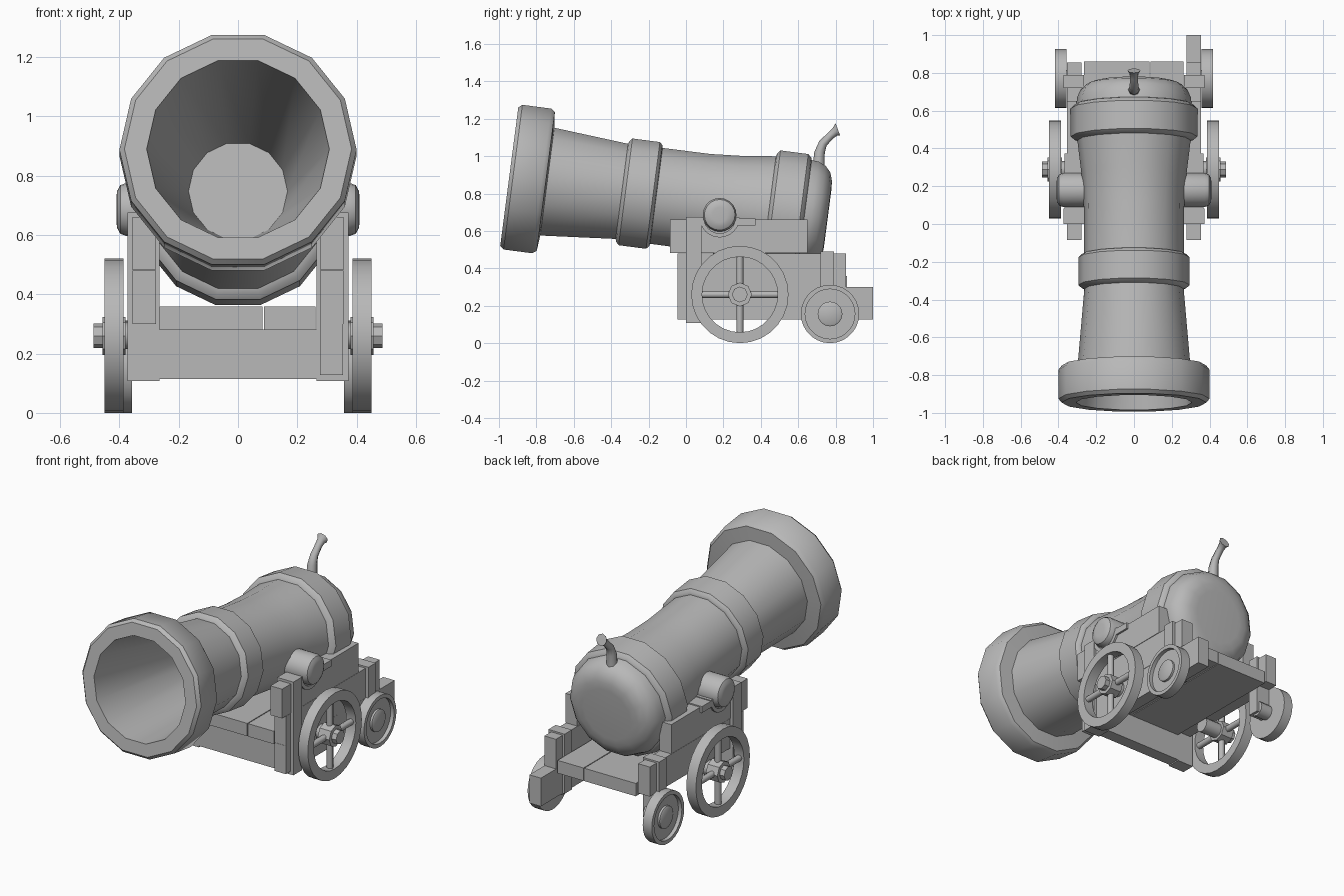
import bpy, bmesh, math
from mathutils import Vector

if "Cube" in bpy.data.objects:
    bpy.data.objects.remove(bpy.data.objects["Cube"])

grey = bpy.data.materials.new("iron grey")
grey.diffuse_color = (0.48, 0.48, 0.48, 1)
grey.use_nodes = True
grey.node_tree.nodes["Principled BSDF"].inputs["Base Color"].default_value = grey.diffuse_color
X, Y, Z = Vector((1, 0, 0)), Vector((0, 1, 0)), Vector((0, 0, 1))


def finish(name, bm, smooth=None):
    bmesh.ops.recalc_face_normals(bm, faces=bm.faces)
    me = bpy.data.meshes.new(name)
    bm.to_mesh(me)
    bm.free()
    me.materials.append(grey)
    ob = bpy.data.objects.new(name, me)
    bpy.context.collection.objects.link(ob)
    if smooth:
        bpy.ops.object.select_all(action='DESELECT')
        ob.select_set(True)
        bpy.context.view_layer.objects.active = ob
        bpy.ops.object.shade_smooth_by_angle(angle=math.radians(smooth))
    return ob


def loft(name, rings, n, loop=False, smooth=32):
    """Skin rings given as (centre, axis 1, axis 2, radius)."""
    bm = bmesh.new()
    rows = [[bm.verts.new(c + r * (math.cos(k * math.tau / n) * e1 + math.sin(k * math.tau / n) * e2))
             for k in range(n)] for c, e1, e2, r in rings]
    for a, b in zip(rows, rows[1:] + rows[:1] if loop else rows[1:]):
        for k in range(n):
            j = (k + 1) % n
            bm.faces.new((a[k], a[j], b[j], b[k]))
    if not loop:
        bm.faces.new(rows[0])
        bm.faces.new(rows[-1])
    return finish(name, bm, smooth)


def turn_x(name, profile, side, y, z, n, loop=False):
    """Turned part about an axis along x; profile is (x, radius)."""
    return loft(name, [(Vector((side * x, y, z)), Y, Z, r) for x, r in profile], n, loop)


def prism(name, pts, x0, x1):
    """Outline in y, z extruded along x."""
    bm = bmesh.new()
    f = bm.faces.new([bm.verts.new((x0, y, z)) for y, z in pts])
    ext = bmesh.ops.extrude_face_region(bm, geom=[f])
    bmesh.ops.translate(bm, vec=(x1 - x0, 0, 0),
                        verts=[g for g in ext["geom"] if isinstance(g, bmesh.types.BMVert)])
    return finish(name, bm, 32)


def box(name, x0, x1, y0, y1, z0, z1):
    return prism(name, [(y0, z0), (y1, z0), (y1, z1), (y0, z1)], x0, x1)


# Barrel: one turned profile (distance from muzzle, radius), tilted upwards
tilt = math.radians(7.43)
axis = Vector((0, math.cos(tilt), -math.sin(tilt)))
up = Vector((0, math.sin(tilt), math.cos(tilt)))
muzzle = Vector((0, -0.945, 0.89))
profile = [(1.10, 0.167), (0.0, 0.308), (0.0, 0.383), (0.02, 0.4), (0.175, 0.4), (0.197, 0.383),
           (0.205, 0.298), (0.607, 0.263), (0.612, 0.278), (0.627, 0.295), (0.775, 0.295),
           (0.79, 0.28), (0.793, 0.265), (1.05, 0.266), (1.22, 0.278), (1.40, 0.300),
           (1.405, 0.318), (1.42, 0.335), (1.57, 0.335), (1.588, 0.318), (1.592, 0.305),
           (1.63, 0.301), (1.67, 0.283), (1.70, 0.250), (1.714, 0.205), (1.717, 0.16)]
loft("barrel", [(muzzle + t * axis, X, up, r) for t, r in profile], 14, smooth=38)

# Fuse: bent stem with a flared tip
fuse = [(0.708, 0.92, 0, 0.033), (0.714, 1.02, 5, 0.028), (0.732, 1.068, 30, 0.023),
        (0.775, 1.112, 48, 0.021), (0.797, 1.13, 60, 0.024), (0.812, 1.143, 70, 0.035)]
loft("fuse", [(Vector((0, y, z)), X, Vector((0, math.cos(math.radians(a)), -math.sin(math.radians(a)))), r)
              for y, z, a, r in fuse], 8, smooth=50)

# Carriage floor planks and front board
box("floor_plank_wide", -0.264, 0.083, -0.03, 0.86, 0.28, 0.358)
box("floor_plank_narrow", 0.088, 0.262, -0.03, 0.86, 0.28, 0.358)
box("front_board", -0.37, 0.37, 0.003, 0.08, 0.115, 0.282)
# The lower rail exists on the right side only
box("lower_rail", 0.277, 0.354, -0.045, 1.0, 0.127, 0.299)

for s, side in ((1, "right"), (-1, "left")):
    # Stacked side rails and posts
    box(side + "_upper_rail", s * 0.278, s * 0.356, -0.085, 0.65, 0.482, 0.66)
    box(side + "_middle_rail", s * 0.277, s * 0.355, -0.045, 0.855, 0.30, 0.48)
    box(side + "_front_post", s * 0.264, s * 0.373, 0.0, 0.083, 0.108, 0.675)
    box(side + "_rear_post", s * 0.264, s * 0.373, 0.72, 0.79, 0.127, 0.49)

    # Trunnion with its saddle bracket
    turn_x(side + "_trunnion", [(0.2, 0.09), (0.375, 0.09), (0.397, 0.082), (0.408, 0.062), (0.41, 0.04)],
           s, 0.18, 0.686, 20)
    arc = [math.pi + math.pi * k / 12 for k in range(13)]
    prism(side + "_saddle",
          [(0.18 + 0.107 * math.cos(a), 0.672 + 0.107 * math.sin(a)) for a in arc] +
          [(0.18 + 0.085 * math.cos(a), 0.672 + 0.085 * math.sin(a)) for a in reversed(arc)],
          s * 0.264, s * 0.368)
    box(side + "_saddle_flange", s * 0.264, s * 0.368, 0.27, 0.372, 0.628, 0.667)

    # Front wheel: rim, crossed spokes, hub and axle stub
    y, z = 0.288, 0.26
    turn_x(side + "_front_rim", [(0.386, 0.26), (0.45, 0.26), (0.45, 0.202), (0.386, 0.202)],
           s, y, z, 28, True)
    c = Vector((s * 0.418, y, z))
    for label, d, e in (("upright", Z, Y), ("level", Y, Z)):
        loft(side + "_spoke_" + label, [(c - 0.21 * d, X, e, 0.019), (c + 0.21 * d, X, e, 0.019)], 8, smooth=50)
    turn_x(side + "_front_hub", [(0.38, 0.064), (0.457, 0.064), (0.457, 0.042), (0.488, 0.042)],
           s, y, z, 8)
    turn_x(side + "_front_axle", [(0.27, 0.045), (0.40, 0.045)], s, y, z, 12)

    # Rear wheel: dished disc with raised hub
    turn_x(side + "_rear_wheel",
           [(0.357, 0.156), (0.418, 0.156), (0.418, 0.133), (0.395, 0.133), (0.395, 0.066),
            (0.408, 0.066), (0.414, 0.056)], s, 0.77, 0.156, 28)
    turn_x(side + "_rear_axle", [(0.28, 0.045), (0.37, 0.045)], s, 0.77, 0.156, 12)
